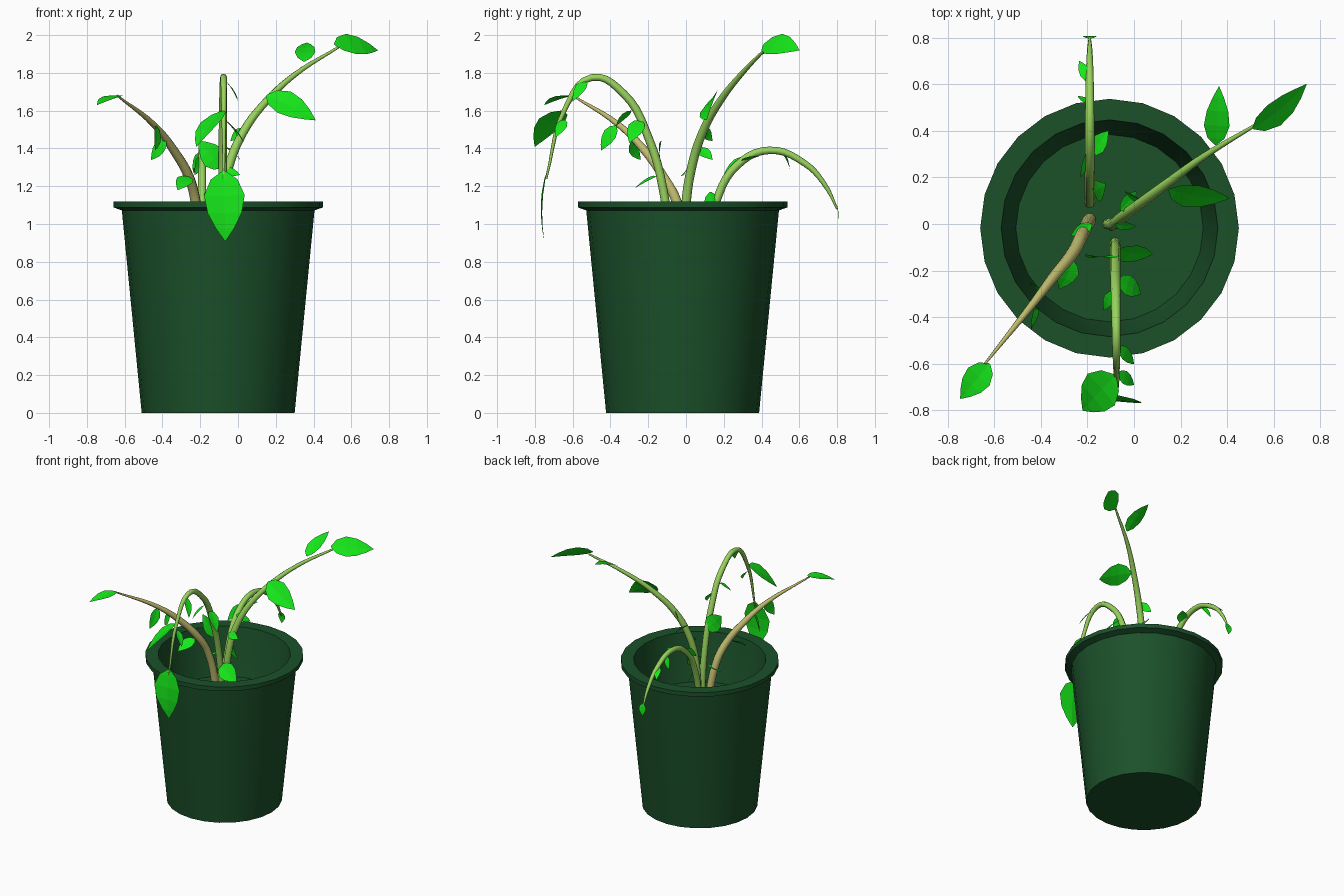
import bpy
import bmesh
from math import radians
from mathutils import Vector

cube = bpy.data.objects.get("Cube")
if cube:
    bpy.data.objects.remove(cube, do_unlink=True)


def make_material(name, color):
    material = bpy.data.materials.new(name)
    material.use_nodes = True
    material.diffuse_color = (*color, 1)
    shader = next(n for n in material.node_tree.nodes if n.type == "BSDF_PRINCIPLED")
    shader.inputs["Base Color"].default_value = (*color, 1)
    return material


POT_GREEN = make_material("dark green plastic", (0.011, 0.082, 0.023))
LEAF_GREEN = make_material("bright leaf green", (0.008, 0.8, 0.01))
STEM_GREEN = make_material("pale stem green", (0.32, 0.66, 0.11))
STEM_TAN = make_material("woody tan", (0.53, 0.5, 0.16))


def add_mesh(name, bm, material):
    mesh = bpy.data.meshes.new(name)
    bm.to_mesh(mesh)
    bm.free()
    mesh.materials.append(material)
    obj = bpy.data.objects.new(name, mesh)
    bpy.context.collection.objects.link(obj)
    return obj


def make_active(obj):
    bpy.ops.object.select_all(action="DESELECT")
    obj.select_set(True)
    bpy.context.view_layer.objects.active = obj


def add_lathe(name, profile, center, material, sides):
    """Revolve a (radius, height) profile around the vertical axis."""
    bm = bmesh.new()
    verts = [bm.verts.new((0, radius, height)) for radius, height in profile]
    edges = [bm.edges.new(pair) for pair in zip(verts, verts[1:])]
    bmesh.ops.spin(bm, geom=verts + edges, cent=(0, 0, 0), axis=(0, 0, 1),
                   angle=radians(360), steps=sides)
    bmesh.ops.remove_doubles(bm, verts=bm.verts, dist=0.0005)
    bmesh.ops.recalc_face_normals(bm, faces=bm.faces)
    obj = add_mesh(name, bm, material)
    obj.location = center
    make_active(obj)
    bpy.ops.object.shade_smooth_by_angle(angle=radians(30))


def add_stem(name, points, thick, thin, material):
    """Sweep a tapering round tube through the points."""
    curve = bpy.data.curves.new(name, "CURVE")
    curve.dimensions = "3D"
    curve.bevel_depth = 1
    curve.bevel_resolution = 2
    curve.resolution_u = 5
    curve.use_fill_caps = True
    spline = curve.splines.new("BEZIER")
    spline.bezier_points.add(len(points) - 1)
    for i, (knot, point) in enumerate(zip(spline.bezier_points, points)):
        knot.co = point
        knot.handle_left_type = knot.handle_right_type = "AUTO"
        knot.radius = thick + (thin - thick) * (i / (len(points) - 1)) ** 3
    curve.materials.append(material)
    obj = bpy.data.objects.new(name, curve)
    bpy.context.collection.objects.link(obj)
    make_active(obj)
    bpy.ops.object.convert(target="MESH")
    bpy.ops.object.shade_smooth_by_angle(angle=radians(50))


# Outline of a leaf: position along its length, share of its full width
LEAF_OUTLINE = ((0, 0.08), (0.12, 0.66), (0.35, 1), (0.6, 0.84), (0.82, 0.45), (1, 0.02))


def add_leaves(name, leaves):
    """Each leaf is a folded blade from base to tip, facing a given way."""
    bm = bmesh.new()
    for base, tip, width, facing in leaves:
        base, tip = Vector(base), Vector(tip)
        along = tip - base
        side = Vector(facing).cross(along).normalized()
        normal = along.cross(side).normalized()
        rows = []
        for t, share in LEAF_OUTLINE:
            middle = base + along * t + normal * along.length * 0.2 * t * (1 - t)
            reach = side * width * share / 2
            lift = normal * width * share * 0.04
            rows.append([bm.verts.new(p) for p in
                         (middle - reach + lift, middle, middle + reach + lift)])
        for low, high in zip(rows, rows[1:]):
            for k in range(2):
                face = bm.faces.new((low[k], low[k + 1], high[k + 1], high[k]))
                face.normal_update()
                if face.normal.dot(normal) < 0:
                    face.normal_flip()
    add_mesh(name, bm, LEAF_GREEN)


# Pot: tapered wall, overhanging rim, inner wall and the raised inner floor
add_lathe("pot", ((0, 0), (0.405, 0), (0.51, 1.072), (0.555, 1.088), (0.555, 1.12),
                  (0.465, 1.12), (0.425, 0.86), (0.402, 0.76), (0, 0.76)),
          (-0.105, -0.018, 0), POT_GREEN, 24)

# Stems, each rising from the inner floor
add_stem("tall_stem", ((-0.11, 0, 0.75), (-0.085, 0, 1.1), (-0.05, 0.03, 1.3),
                       (0.03, 0.09, 1.49), (0.15, 0.18, 1.65), (0.3, 0.29, 1.79),
                       (0.53, 0.43, 1.935)), 0.025, 0.007, STEM_GREEN)
add_stem("front_stem", ((-0.08, -0.08, 0.75), (-0.08, -0.11, 1.12), (-0.08, -0.2, 1.46),
                        (-0.078, -0.33, 1.69), (-0.076, -0.5, 1.775),
                        (-0.075, -0.64, 1.61), (-0.075, -0.74, 1.24)),
         0.023, 0.006, STEM_GREEN)
add_stem("woody_stem", ((-0.19, 0.02, 0.75), (-0.225, -0.05, 1.12), (-0.26, -0.12, 1.25),
                        (-0.34, -0.22, 1.39), (-0.44, -0.35, 1.52),
                        (-0.64, -0.6, 1.68)), 0.028, 0.005, STEM_TAN)
add_stem("back_stem", ((-0.19, 0.09, 0.75), (-0.19, 0.16, 1.12), (-0.19, 0.27, 1.31),
                       (-0.19, 0.44, 1.39), (-0.19, 0.63, 1.32), (-0.19, 0.74, 1.2),
                       (-0.19, 0.8, 1.08)), 0.022, 0.005, STEM_GREEN)

# Directions that leaves face
UP = (0, 0, 1)
FRONT = (0, -1, 0)
BACK = (0, 1, 0)
LEFT_FRONT = (1, -0.6, 0)
FRONT_UP = (0, -1, 0.8)
LEFT_UP = (1, 0, 1)
RIGHT_UP = (-0.5, -0.3, 0.8)

# Leaves, from the growing tip down each stem
add_leaves("tall_stem_leaves", (
    ((0.51, 0.41, 1.95), (0.74, 0.6, 1.92), 0.15, FRONT_UP),
    ((0.35, 0.34, 1.86), (0.365, 0.59, 1.96), 0.11, UP),
    ((0.15, 0.15, 1.68), (0.41, 0.11, 1.55), 0.16, FRONT_UP),
    ((0.03, 0.1, 1.5), (-0.04, 0.14, 1.44), 0.06, FRONT_UP),
    ((-0.06, 0.06, 1.4), (0.01, 0.14, 1.34), 0.07, LEFT_UP),
    ((-0.08, 0, 1.28), (0.01, -0.01, 1.26), 0.06, FRONT_UP),
))
add_leaves("front_stem_leaves", (
    ((-0.075, -0.735, 1.28), (-0.067, -0.75, 0.91), 0.215, FRONT),
    ((-0.08, -0.65, 1.6), (-0.22, -0.8, 1.41), 0.18, RIGHT_UP),
    ((-0.07, -0.64, 1.55), (0, -0.69, 1.46), 0.06, LEFT_UP),
    ((-0.07, -0.53, 1.76), (0, -0.6, 1.65), 0.06, LEFT_UP),
    ((-0.09, -0.29, 1.6), (-0.13, -0.37, 1.52), 0.05, RIGHT_UP),
    ((-0.07, -0.24, 1.55), (0.03, -0.3, 1.43), 0.09, LEFT_UP),
    ((-0.08, -0.13, 1.3), (-0.21, -0.13, 1.44), 0.13, FRONT),
    ((-0.07, -0.11, 1.08), (0.08, -0.13, 0.99), 0.13, FRONT_UP),
))
add_leaves("woody_stem_leaves", (
    ((-0.62, -0.6, 1.68), (-0.745, -0.75, 1.63), 0.12, UP),
    ((-0.43, -0.37, 1.52), (-0.44, -0.45, 1.39), 0.08, LEFT_FRONT),
    ((-0.38, -0.29, 1.44), (-0.46, -0.24, 1.34), 0.08, FRONT_UP),
    ((-0.26, -0.16, 1.25), (-0.32, -0.28, 1.18), 0.09, FRONT_UP),
    ((-0.18, 0, 1.1), (-0.27, -0.05, 1.05), 0.05, UP),
))
add_leaves("back_stem_leaves", (
    ((-0.19, 0.795, 1.11), (-0.19, 0.805, 1.02), 0.06, BACK),
    ((-0.19, 0.61, 1.33), (-0.235, 0.7, 1.27), 0.05, UP),
    ((-0.19, 0.51, 1.38), (-0.24, 0.55, 1.29), 0.05, BACK),
    ((-0.19, 0.3, 1.33), (-0.11, 0.4, 1.36), 0.08, UP),
    ((-0.2, 0.31, 1.35), (-0.23, 0.2, 1.26), 0.06, LEFT_UP),
    ((-0.17, 0.13, 1.17), (-0.12, 0.17, 1), 0.1, RIGHT_UP),
))
